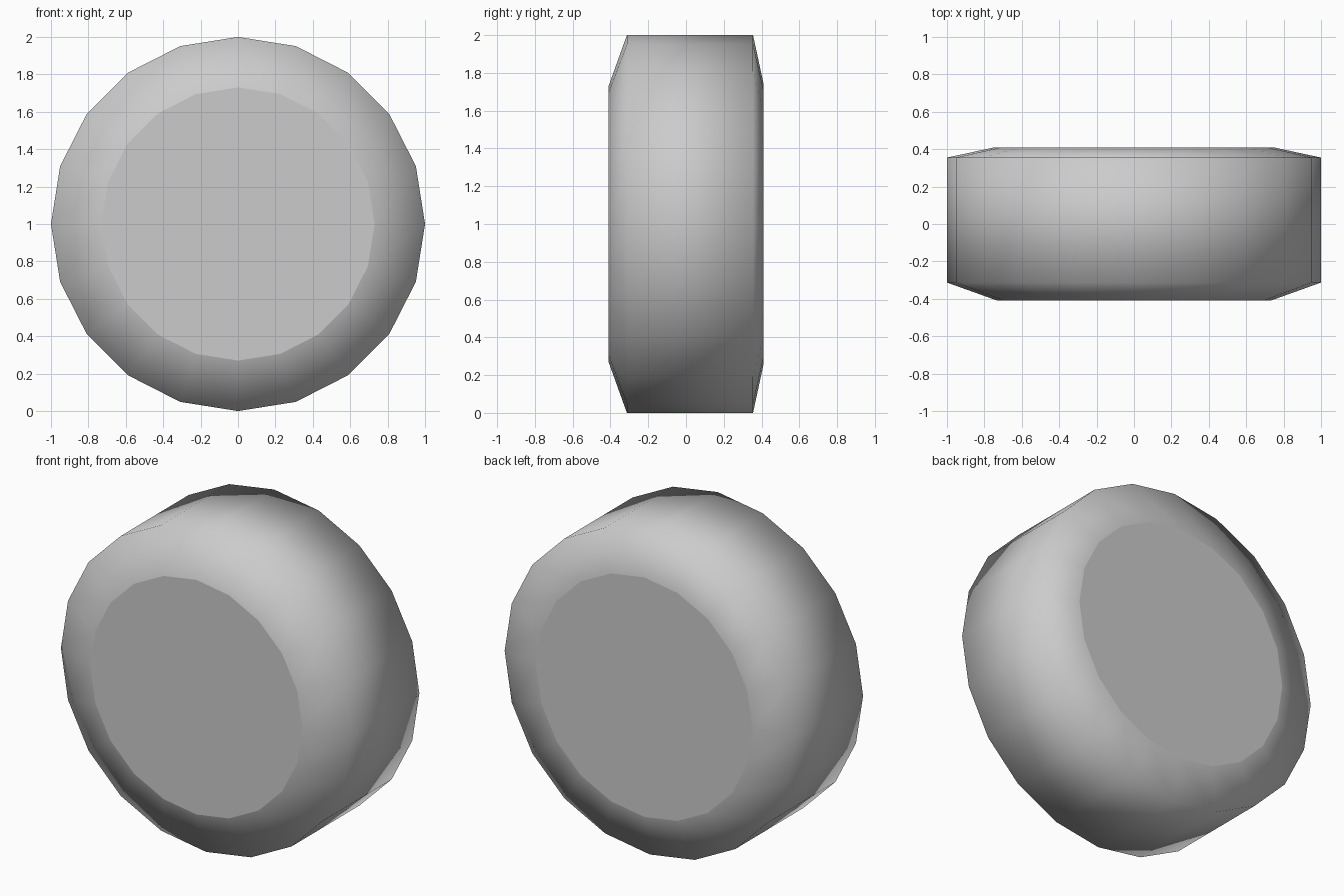
import bpy, bmesh, math

if "Cube" in bpy.data.objects:
    bpy.data.objects.remove(bpy.data.objects["Cube"])

SIDES = 20
# Wheel profile from front to back: (y, radius)
PROFILE = [(-0.41, 0.73), (-0.313, 1.0), (0.355, 1.0), (0.41, 0.745)]

bm = bmesh.new()
rings = []
for y, r in PROFILE:
    angles = [2 * math.pi * i / SIDES for i in range(SIDES)]
    rings.append([bm.verts.new((r * math.cos(a), y, 1 + r * math.sin(a))) for a in angles])

# Smooth tread and chamfers
for a, b in zip(rings, rings[1:]):
    for i in range(SIDES):
        j = (i + 1) % SIDES
        bm.faces.new((a[i], a[j], b[j], b[i])).smooth = True

# Flat end caps
for ring in (rings[0], rings[-1]):
    bm.faces.new(ring).smooth = False

bmesh.ops.recalc_face_normals(bm, faces=bm.faces)
mesh = bpy.data.meshes.new("wheel")
bm.to_mesh(mesh)
bm.free()
wheel = bpy.data.objects.new("wheel", mesh)
bpy.context.collection.objects.link(wheel)
